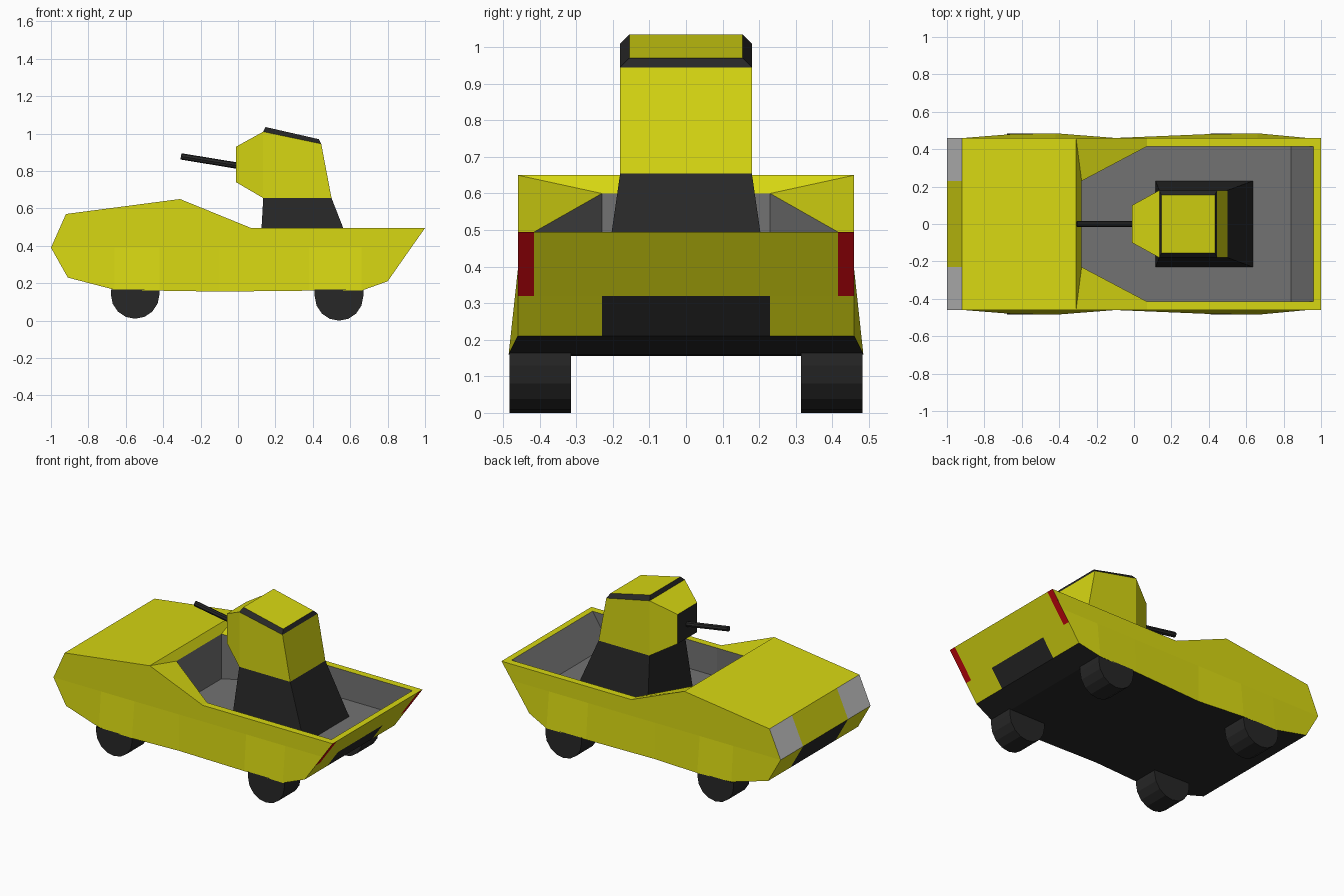
import bpy, bmesh, math
from mathutils import Vector

if "Cube" in bpy.data.objects:
    bpy.data.objects.remove(bpy.data.objects["Cube"])


def material(name, rgb):
    m = bpy.data.materials.new(name)
    m.diffuse_color = (*rgb, 1)
    m.use_nodes = True
    m.node_tree.nodes["Principled BSDF"].inputs["Base Color"].default_value = m.diffuse_color
    return m


YELLOW = material("yellow_paint", (0.68, 0.68, 0.006))
BLACK = material("black_trim", (0.02, 0.02, 0.02))
GREY = material("bed_grey", (0.17, 0.17, 0.17))
LAMP = material("lamp_glass", (0.55, 0.55, 0.55))
RED = material("red_glass", (0.5, 0.002, 0.004))


def part(name, faces, mat, centre, inside=False):
    """Half-model faces (y >= 0), turned away from centre, mirrored over y = 0."""
    bm = bmesh.new()
    c = Vector(centre)
    for pts in faces:
        pts = [Vector(p) for p in pts]
        f = bm.faces.new([bm.verts.new(p) for p in pts])
        f.normal_update()
        if (f.normal.dot(f.calc_center_median() - c) < 0) != inside:
            pts.reverse()
            f.normal_flip()
        bm.faces.new([bm.verts.new((p.x, -p.y, p.z)) for p in reversed(pts)])
    bmesh.ops.remove_doubles(bm, verts=bm.verts, dist=0.0005)
    bmesh.ops.dissolve_limit(bm, angle_limit=0.002, verts=bm.verts, edges=bm.edges)
    me = bpy.data.meshes.new(name)
    bm.to_mesh(me)
    bm.free()
    me.materials.append(mat)
    ob = bpy.data.objects.new(name, me)
    bpy.context.collection.objects.link(ob)
    return ob


def strip(p, q, y0, y1, y2=None):
    """Panel from (x, z) p to q, spanning y0..y1 at p and y0..y2 at q."""
    y2 = y1 if y2 is None else y2
    return [(p[0], y0, p[1]), (p[0], y1, p[1]), (q[0], y2, q[1]), (q[0], y0, q[1])]


def at(points, y):
    return [(x, y, z) for x, z in points]


# Hull outline
W = 0.46
HULL = (0, 0, 0.3)
nose, hood_front, hood_back = (-1, 0.39), (-0.92, 0.57), (-0.31, 0.65)
rim_front, tail_top, tail_low = (0.07, 0.495), (1, 0.495), (0.8, 0.21)
tail_mid = (0.877, 0.32)
chin = (-0.91, 0.23)
bottom = [(-0.91, W, 0.23), (-0.66, 0.48, 0.165), (-0.42, 0.485, 0.16), (-0.1, W, 0.155),
          (0.38, 0.48, 0.16), (0.66, 0.485, 0.16), (0.8, W, 0.21)]
waist = [(x, W, 0.39) for x in (-1, -0.66, -0.42, -0.1, 0.38, 0.66, 0.926)]

# Bed opening
i1, i2, i3 = (-0.28, 0.23, 0.60), (0.07, 0.415, 0.495), (0.96, 0.415, 0.495)
f1, f2, f3 = (-0.28, 0.23, 0.31), (0.07, 0.415, 0.31), (0.84, 0.415, 0.31)


def mid(p):
    return (p[0], 0, p[2])


# Painted body: flanks, hood, bed rim and tailgate
body = [[bottom[i], bottom[i + 1], waist[i + 1], waist[i]] for i in range(6)]
o1, o2, o3 = at([hood_back, rim_front, tail_top], W)
body += [waist + at([tail_top, rim_front, hood_back, hood_front], W),
         strip(hood_front, hood_back, 0, W),
         strip(nose, hood_front, 0, 0.23),
         strip(chin, nose, 0.23, W),
         [o1, o2, i2, i1], [o1, i1, mid(i1), mid(o1)],
         [o2, o3, i3, i2], [o3, mid(o3), mid(i3), i3],
         strip(tail_low, tail_mid, 0.23, W),
         strip(tail_mid, tail_top, 0, 0.415)]
part("body_shell", body, YELLOW, HULL)

# Underside, grille, rear plate and lights
part("underbody", [[a, b, mid(b), mid(a)] for a, b in zip(bottom, bottom[1:])], BLACK, HULL)
part("grille", [strip(chin, nose, 0, 0.23)], BLACK, HULL)
part("rear_plate", [strip(tail_low, tail_mid, 0, 0.23)], BLACK, HULL)
part("headlights", [strip(nose, hood_front, 0.23, W)], LAMP, HULL)
part("tail_lights", [strip(tail_mid, tail_top, 0.415, W)], RED, HULL)

# Cargo bed lining, facing inwards
part("cargo_bed", [[i1, i2, f2, f1], [i2, i3, f3, f2],
                   [i1, f1, mid(f1), mid(i1)], [i3, f3, mid(f3), mid(i3)],
                   [f1, f2, f3, mid(f3), mid(f1)]], GREY, (0.35, 0, 0.42), inside=True)

# Turret pedestal
b0, b1, t0, t1 = (0.115, 0.31), (0.635, 0.31), (0.135, 0.655), (0.50, 0.655)
part("turret_pedestal", [strip(b0, t0, 0, 0.23, 0.18), strip(b1, t1, 0, 0.23, 0.18),
                         at([b0, b1], 0.23) + at([t1, t0], 0.18)], BLACK, (0.32, 0, 0.5))

# Turret housing
TC = (0.25, 0, 0.83)
s2, s3 = (0.445, 0.945), (0.135, 1.01)
n0, n1 = (-0.01, 0.93), (-0.01, 0.74)
r0, r1 = (0.147, 1.035), (0.432, 0.97)
part("turret_housing", [at([t0, t1, s2, s3], 0.18),
                        at([t0, s3], 0.18) + at([n0, n1], 0.10),
                        strip(s3, n0, 0, 0.18, 0.10), strip(t0, n1, 0, 0.18, 0.10),
                        strip(t1, s2, 0, 0.18), strip(r0, r1, 0, 0.155)], YELLOW, TC)
part("turret_roof_trim", [at([s2, s3], 0.18) + at([r0, r1], 0.155),
                          strip(s3, r0, 0, 0.18, 0.155),
                          strip(s2, r1, 0, 0.18, 0.155)], BLACK, TC)
part("turret_front_plate", [strip(n0, n1, 0, 0.10)], BLACK, TC)

# Gun barrel
start, end = Vector((0.0, 0, 0.828)), Vector((-0.305, 0, 0.878))
bpy.ops.mesh.primitive_cylinder_add(vertices=8, radius=0.017, depth=(end - start).length,
                                    location=(start + end) / 2)
barrel = bpy.context.object
barrel.name = "gun_barrel"
barrel.rotation_euler = (end - start).to_track_quat('Z', 'Y').to_euler()
barrel.data.materials.append(BLACK)

# Wheels: only the lower halves show below the hull
for name, x, z in (("front_wheels", -0.55, 0.14), ("rear_wheels", 0.54, 0.13)):
    r = 0.13
    arc = [(x + r * math.cos(a), z + r * math.sin(a))
           for a in (math.pi + math.pi * i / 8 for i in range(9))]
    arc = [(arc[0][0], 0.165)] + arc + [(arc[-1][0], 0.165)]
    faces = [strip(p, q, 0.315, 0.483) for p, q in zip(arc, arc[1:])]
    faces += [at(arc, 0.315), at(arc, 0.483)]
    part(name, faces, BLACK, (x, 0.4, z))
